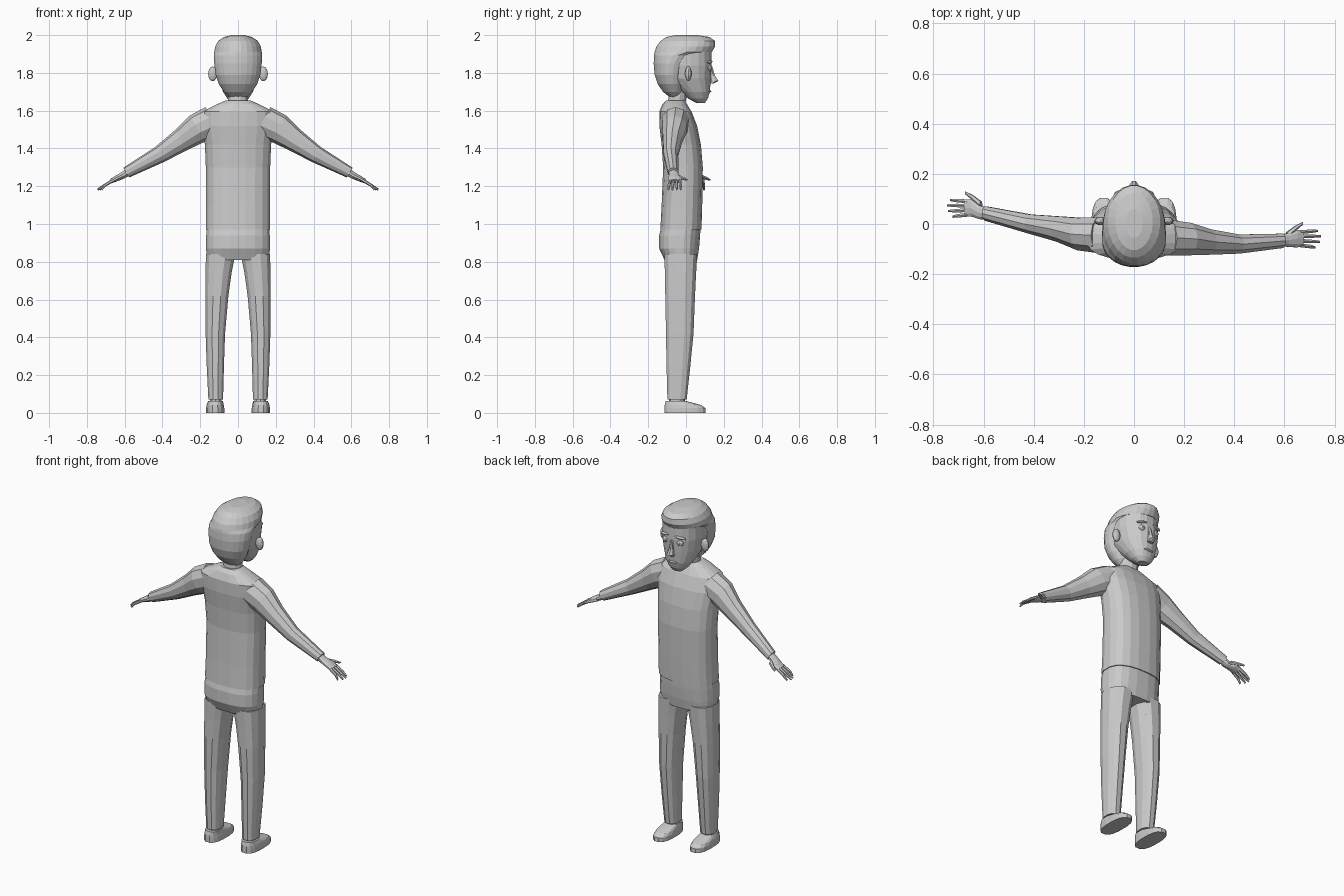
import bpy, bmesh, math
from mathutils import Vector as V


def loft(name, rings, n=12, power=2.0):
    """Skin closed superellipse rings given as (centre, half-axis u, half-axis v)."""
    bm = bmesh.new()
    loops = []
    for c, u, v in rings:
        loop = []
        for i in range(n):
            a = 2 * math.pi * (i + 0.5) / n
            ca, sa = math.cos(a), math.sin(a)
            p = math.copysign(abs(ca) ** (2 / power), ca)
            q = math.copysign(abs(sa) ** (2 / power), sa)
            loop.append(bm.verts.new(V(c) + V(u) * p + V(v) * q))
        loops.append(loop)
    for a, b in zip(loops, loops[1:]):
        for i in range(n):
            j = (i + 1) % n
            bm.faces.new((a[i], a[j], b[j], b[i]))
    bm.faces.new(loops[0])
    bm.faces.new(loops[-1])
    bmesh.ops.recalc_face_normals(bm, faces=bm.faces)
    me = bpy.data.meshes.new(name)
    bm.to_mesh(me)
    bm.free()
    ob = bpy.data.objects.new(name, me)
    bpy.context.collection.objects.link(ob)
    return ob


def stack(name, rows, n=16, power=2.0):
    """Upright loft from rows of (z, centre x, half width, y back, y front)."""
    return loft(name, [((x, (y0 + y1) / 2, z), (w, 0, 0), (0, (y1 - y0) / 2, 0))
                       for z, x, w, y0, y1 in rows], n, power)


def limb(name, pts, side, n=10):
    """Sideways limb from (x, y, z, half depth, half thickness)."""
    return loft(name, [((side * x, y, z), (0, d, 0), (side * t * 0.5, 0, t * 0.866))
                       for x, y, z, d, t in pts], n)


def ball(name, loc, size, seg=12):
    bpy.ops.mesh.primitive_uv_sphere_add(segments=seg, ring_count=8, radius=1, location=loc)
    ob = bpy.context.object
    ob.name = name
    ob.scale = size
    return ob


# Shirt
stack("shirt", [
    (0.97, 0, 0.172, -0.137, 0.083), (1.10, 0, 0.170, -0.13, 0.087),
    (1.30, 0, 0.172, -0.122, 0.090), (1.42, 0, 0.177, -0.13, 0.080),
    (1.52, 0, 0.192, -0.142, 0.060), (1.595, 0, 0.190, -0.142, 0.030),
    (1.635, 0, 0.110, -0.125, 0.005), (1.655, 0, 0.065, -0.105, -0.01)], 20, 2.5)

# Trousers
stack("trouser_hips", [
    (0.81, 0, 0.165, -0.115, 0.060), (0.87, 0, 0.171, -0.143, 0.070),
    (0.94, 0, 0.170, -0.143, 0.076), (0.985, 0, 0.166, -0.132, 0.078)], 20, 2.5)
for s, nm in ((1, "right"), (-1, "left")):
    stack(nm + "_trouser_leg", [
        (0.07, s * 0.118, 0.040, -0.10, 0.005), (0.25, s * 0.120, 0.047, -0.105, 0.025),
        (0.42, s * 0.120, 0.053, -0.108, 0.042), (0.62, s * 0.112, 0.063, -0.112, 0.050),
        (0.74, s * 0.103, 0.071, -0.114, 0.056), (0.84, s * 0.092, 0.080, -0.118, 0.062)], 12, 2.4)
    # Ankles and shoes
    stack(nm + "_ankle", [(0.04, s * 0.118, 0.032, -0.09, -0.005),
                          (0.09, s * 0.118, 0.032, -0.09, -0.005)], 10)
    stack(nm + "_shoe", [
        (0.0, s * 0.121, 0.049, -0.115, 0.106), (0.025, s * 0.121, 0.049, -0.115, 0.105),
        (0.042, s * 0.121, 0.046, -0.114, 0.080), (0.063, s * 0.119, 0.040, -0.108, 0.000)], 16, 2.6)

    # Sleeves: depth positions differ because the upper body is turned slightly
    ys = (-0.055, -0.06, -0.072, -0.080, -0.067) if s > 0 else (-0.045, -0.04, -0.02, 0.0, 0.042)
    shape = ((0.13, 1.545, 0.075, 0.085), (0.215, 1.505, 0.068, 0.080), (0.30, 1.445, 0.053, 0.062),
             (0.415, 1.368, 0.040, 0.046), (0.592, 1.272, 0.030, 0.030))
    limb(nm + "_sleeve", [(x, y, z, d, t) for (x, z, d, t), y in zip(shape, ys)], s)

    # Hands
    yw, yk, yt = (-0.067, -0.058, -0.060) if s > 0 else (0.042, 0.064, 0.063)
    limb(nm + "_palm", [(0.575, yw, 1.28, 0.022, 0.020), (0.61, yw + 0.003, 1.257, 0.028, 0.018),
                        (0.645, yk, 1.24, 0.037, 0.015), (0.672, yk, 1.226, 0.035, 0.011)], s)
    for k, (o, tip) in enumerate(((-0.027, 0.722), (-0.009, 0.740), (0.009, 0.744), (0.026, 0.732))):
        limb(f"{nm}_finger_{k + 1}", [
            (0.662, yk + o, 1.231, 0.0085, 0.009), (0.705, (yk + yt) / 2 + o * 1.15, 1.205, 0.008, 0.008),
            (tip, yt + o * 1.25, 1.182, 0.005, 0.005)], s, 6)
    limb(nm + "_thumb", [(0.610, yk + 0.012, 1.253, 0.016, 0.012),
                         (0.645, yk + 0.042, 1.242, 0.011, 0.010),
                         (0.672, yk + 0.060, 1.234, 0.006, 0.006)], s, 6)

# Neck and face
stack("neck", [(1.62, 0, 0.056, -0.10, -0.005), (1.76, 0, 0.050, -0.085, 0.02)], 12)
stack("head", [
    (1.640, 0, 0.032, 0.055, 0.100), (1.665, 0, 0.058, 0.010, 0.117),
    (1.700, 0, 0.080, -0.030, 0.127), (1.770, 0, 0.108, -0.120, 0.133),
    (1.840, 0, 0.119, -0.140, 0.137), (1.920, 0, 0.118, -0.140, 0.135)], 20, 2.2)

# Hair with overhanging fringe
stack("hair", [
    (1.670, 0, 0.045, -0.085, -0.03), (1.700, 0, 0.076, -0.122, -0.01),
    (1.740, 0, 0.102, -0.150, 0.000), (1.790, 0, 0.119, -0.167, 0.005),
    (1.850, 0, 0.127, -0.172, 0.025), (1.893, 0, 0.128, -0.170, 0.060),
    (1.910, 0, 0.127, -0.168, 0.138), (1.940, 0, 0.122, -0.158, 0.156),
    (1.970, 0, 0.105, -0.135, 0.154), (1.990, 0, 0.075, -0.105, 0.125),
    (2.000, 0, 0.035, -0.055, 0.060)], 24)

# Facial features
for s, nm in ((1, "right"), (-1, "left")):
    ball(nm + "_ear", (s * 0.134, 0.012, 1.795), (0.024, 0.017, 0.039))
    ball(nm + "_eye", (s * 0.047, 0.122, 1.825), (0.020, 0.014, 0.017))
    ball(nm + "_pupil", (s * 0.047, 0.134, 1.825), (0.007, 0.004, 0.007), 8)
    brow = ball(nm + "_brow", (s * 0.050, 0.126, 1.858), (0.034, 0.012, 0.007), 8)
    brow.rotation_euler = (0, s * 0.15, -s * 0.25)
stack("nose", [(1.745, 0, 0.018, 0.120, 0.150), (1.757, 0, 0.019, 0.120, 0.174),
               (1.785, 0, 0.012, 0.120, 0.155), (1.835, 0, 0.008, 0.120, 0.140)], 8)
ball("mouth", (0, 0.122, 1.702), (0.032, 0.012, 0.007), 10)
